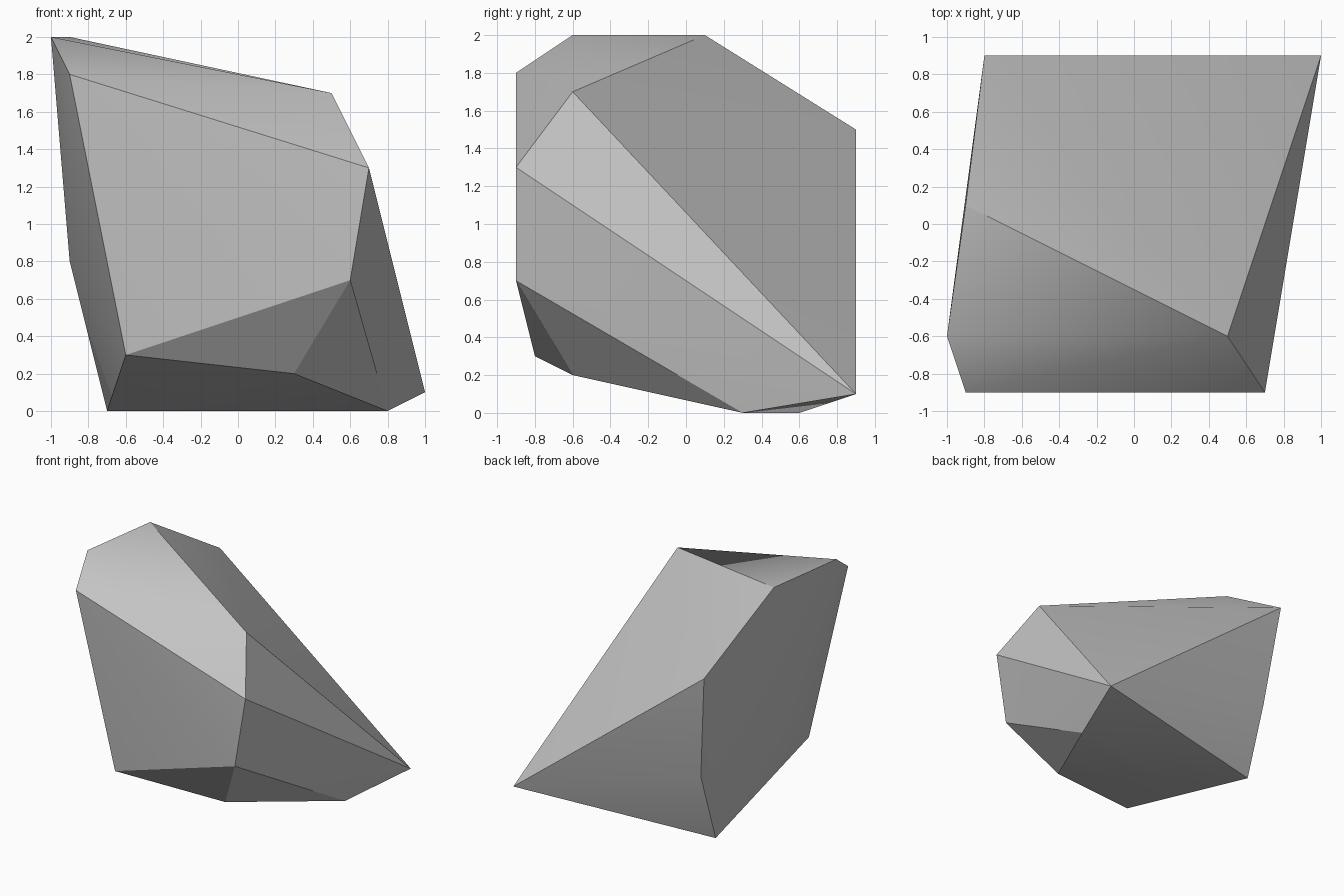
import bpy, bmesh, math

cube = bpy.data.objects.get("Cube")
if cube:
    bpy.data.objects.remove(cube, do_unlink=True)

# Grey stone colour
stone = bpy.data.materials.new("grey_stone")
stone.use_nodes = True
grey = (0.55, 0.55, 0.55, 1)
stone.diffuse_color = grey
bsdf = next(n for n in stone.node_tree.nodes if n.type == "BSDF_PRINCIPLED")
bsdf.inputs["Base Color"].default_value = grey
bsdf.inputs["Roughness"].default_value = 0.9

# Corners of the boulder
front = [(-0.9, -0.9, 1.8), (0.7, -0.9, 1.3), (0.6, -0.9, 0.7), (-0.6, -0.8, 0.3)]
top = [(0.5, -0.6, 1.7), (-1, -0.6, 2), (-0.9, 0.1, 2)]
back = [(-0.8, 0.9, 1.5), (1, 0.9, 0.1), (-0.7, 0.8, 0.6)]
side = [(-0.9, -0.1, 0.8)]
base = [(0.3, -0.6, 0.2), (0.8, 0.3, 0), (-0.7, 0.6, 0)]

# Wrap the corners in a faceted skin
bm = bmesh.new()
for corner in front + top + back + side + base:
    bm.verts.new(corner)
bmesh.ops.convex_hull(bm, input=bm.verts[:])
bmesh.ops.recalc_face_normals(bm, faces=bm.faces[:])
mesh = bpy.data.meshes.new("boulder")
bm.to_mesh(mesh)
bm.free()
mesh.materials.append(stone)

boulder = bpy.data.objects.new("boulder", mesh)
bpy.context.collection.objects.link(boulder)

# Soft shading across shallow creases, crisp on the sharp ones
bpy.ops.object.select_all(action="DESELECT")
boulder.select_set(True)
bpy.context.view_layer.objects.active = boulder
bpy.ops.object.shade_smooth_by_angle(angle=math.radians(30))
